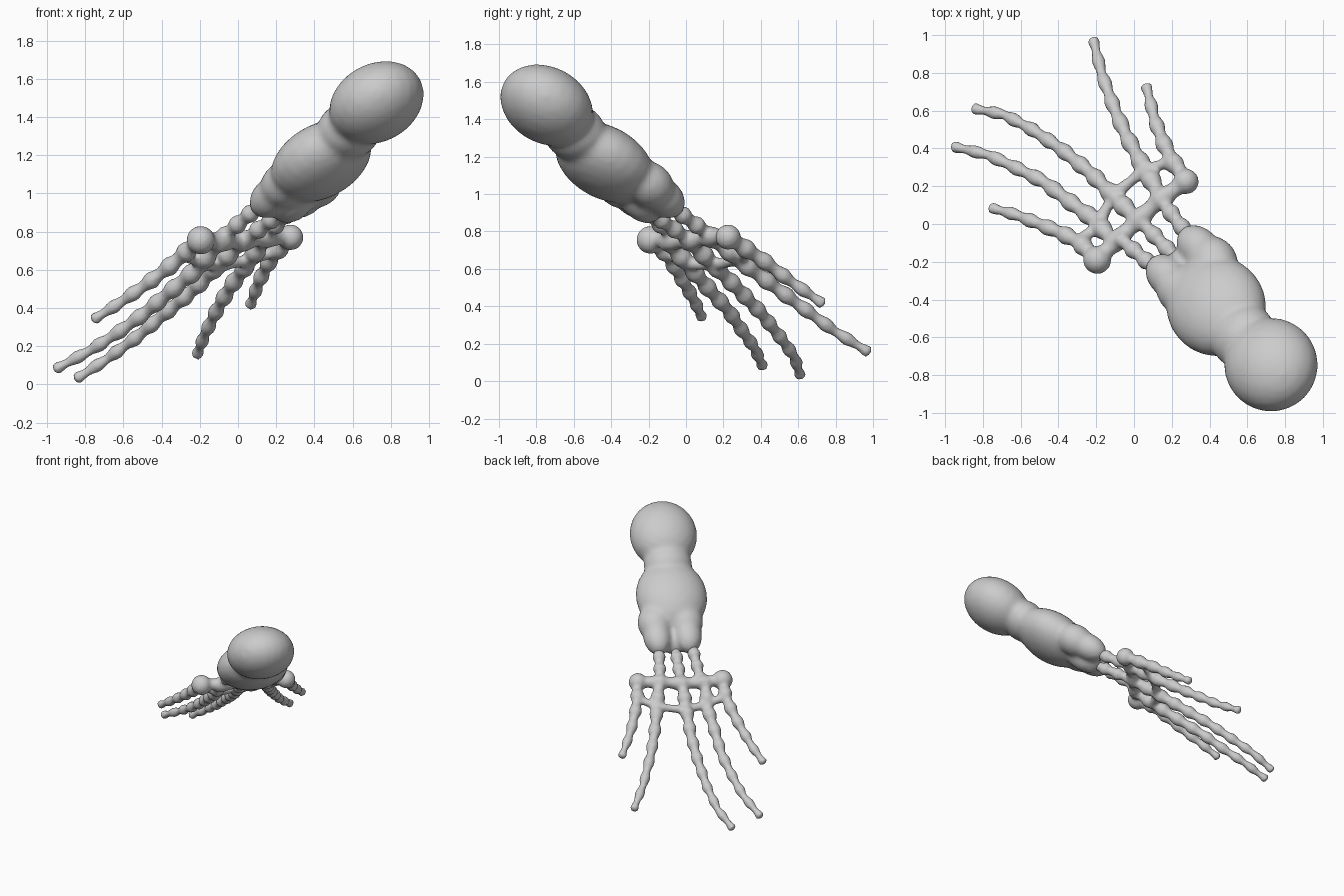
import bpy, bmesh, math
from mathutils import Vector, Matrix

if "Cube" in bpy.data.objects:
    bpy.data.objects.remove(bpy.data.objects["Cube"])

# long axis of the model, side axis, and top normal
D = Vector((-0.59, 0.60, -0.54)).normalized()
S = Vector((1, 1, 0)).normalized()
N = S.cross(D).normalized()
S = N.cross(D).normalized()
AXES = Matrix((D, S, N)).transposed().to_4x4()
if AXES.determinant() < 0:
    AXES = Matrix((D, -S, N)).transposed().to_4x4()


def blob(bm, c, size):
    m = Matrix.Translation(c) @ AXES @ Matrix.Diagonal((*size, 1))
    bmesh.ops.create_uvsphere(bm, u_segments=24, v_segments=12, radius=1, matrix=m)


def chain(bm, pts, r0, r1, bead=0.135, depth=0.2, sides=10):
    """Beaded rod: a closed tube along a path, swelling once per bead."""
    pts = [Vector(p) for p in pts]
    path = []
    for a, b in zip(pts, pts[1:]):
        n = max(2, math.ceil((b - a).length / 0.022))
        path += [a.lerp(b, i / n) for i in range(n)]
    path.append(pts[-1])
    dist = [0.0]
    for a, b in zip(path, path[1:]):
        dist.append(dist[-1] + (b - a).length)
    beads = max(1, round(dist[-1] / bead))
    rings = []
    for i, p in enumerate(path):
        tan = (path[min(i + 1, len(path) - 1)] - path[max(i - 1, 0)]).normalized()
        u = N.cross(tan).normalized()
        v = tan.cross(u)
        t = dist[i] / dist[-1]
        r = (r0 + (r1 - r0) * t) * (1 + depth * math.cos(2 * math.pi * beads * t))
        rings.append([bm.verts.new(p + r * (u * math.cos(k * math.tau / sides)
                                            + v * math.sin(k * math.tau / sides)))
                      for k in range(sides)])
    for a, b in zip(rings, rings[1:]):
        for k in range(sides):
            j = (k + 1) % sides
            bm.faces.new((a[k], a[j], b[j], b[k]))
    # domed ends
    tips = ((rings[0], path[0] + (path[0] - path[1]).normalized() * r0 * 0.6, True),
            (rings[-1], path[-1] + (path[-1] - path[-2]).normalized() * r1 * 0.6, False))
    for ring, p, first in tips:
        tip = bm.verts.new(p)
        for k in range(sides):
            a, b = ring[k], ring[(k + 1) % sides]
            bm.faces.new((b, a, tip) if first else (a, b, tip))


def finish(bm, name, voxel, smooth):
    me = bpy.data.meshes.new(name)
    bm.to_mesh(me)
    bm.free()
    ob = bpy.data.objects.new(name, me)
    bpy.context.collection.objects.link(ob)
    rm = ob.modifiers.new("fuse", 'REMESH')
    rm.mode = 'VOXEL'
    rm.voxel_size = voxel
    rm.use_smooth_shade = True
    sm = ob.modifiers.new("soften", 'SMOOTH')
    sm.factor = 0.5
    sm.iterations = smooth
    return ob


# head, neck, trunk and the lobes where the wrist begins
bm = bmesh.new()
blob(bm, (0.725, -0.745, 1.475), (0.27, 0.25, 0.195))
blob(bm, (0.58, -0.595, 1.33), (0.15, 0.18, 0.15))
blob(bm, (0.435, -0.435, 1.17), (0.30, 0.265, 0.175))
for x, y, z in ((0.18, -0.28, 0.985), (0.345, -0.125, 0.985)):
    blob(bm, (x, y, z), (0.15, 0.105, 0.10))
    blob(bm, Vector((x, y, z)) - D * 0.12, (0.15, 0.13, 0.12))
blob(bm, (0.29, -0.24, 0.95), (0.14, 0.10, 0.09))
finish(bm, "head_and_trunk", 0.018, 8)

# fingers from root to tip
bm = bmesh.new()
fingers = [
    [(0.28, 0.23, 0.77), (0.205, 0.33, 0.70), (0.16, 0.42, 0.64), (0.11, 0.55, 0.54),
     (0.085, 0.65, 0.47), (0.065, 0.73, 0.415)],
    [(0.14, 0.13, 0.77), (0.11, 0.20, 0.72), (0.04, 0.32, 0.62), (-0.04, 0.465, 0.51),
     (-0.10, 0.60, 0.41), (-0.17, 0.79, 0.27), (-0.215, 0.975, 0.155)],
    [(0.02, 0.02, 0.75), (-0.11, 0.15, 0.62), (-0.23, 0.27, 0.50), (-0.39, 0.40, 0.365),
     (-0.54, 0.50, 0.24), (-0.69, 0.58, 0.13), (-0.845, 0.61, 0.03)],
    [(-0.10, -0.10, 0.75), (-0.22, 0.03, 0.60), (-0.35, 0.125, 0.49), (-0.48, 0.225, 0.38),
     (-0.63, 0.30, 0.27), (-0.77, 0.365, 0.18), (-0.955, 0.41, 0.08)],
    [(-0.20, -0.19, 0.76), (-0.285, -0.10, 0.68), (-0.38, -0.05, 0.60), (-0.50, 0.0, 0.51),
     (-0.63, 0.05, 0.42), (-0.755, 0.085, 0.34)],
]
for f in fingers:
    chain(bm, f, 0.05, 0.028)

# knuckle knobs, carpal row and webs between finger bases
for c, r in (((0.275, 0.225, 0.77), 0.068), ((-0.195, -0.19, 0.755), 0.075)):
    blob(bm, c, (r, r, r))
chain(bm, [f[0] for f in fingers], 0.05, 0.05, 0.16, 0.15)
chain(bm, [(0.205, 0.33, 0.70), (0.06, 0.29, 0.65), (-0.11, 0.15, 0.62),
           (-0.19, 0.0, 0.63), (-0.285, -0.09, 0.68)], 0.032, 0.032, 0.16, 0.1)

# three thin wrist rods joining palm and trunk
for a, b in (((-0.07, -0.08, 0.78), (0.13, -0.25, 0.95)),
             ((0.04, 0.01, 0.76), (0.24, -0.20, 0.91)),
             ((0.14, 0.13, 0.78), (0.31, -0.09, 0.94))):
    chain(bm, [a, b], 0.042, 0.042, 0.11, 0.22)
finish(bm, "palm_and_fingers", 0.013, 3)
